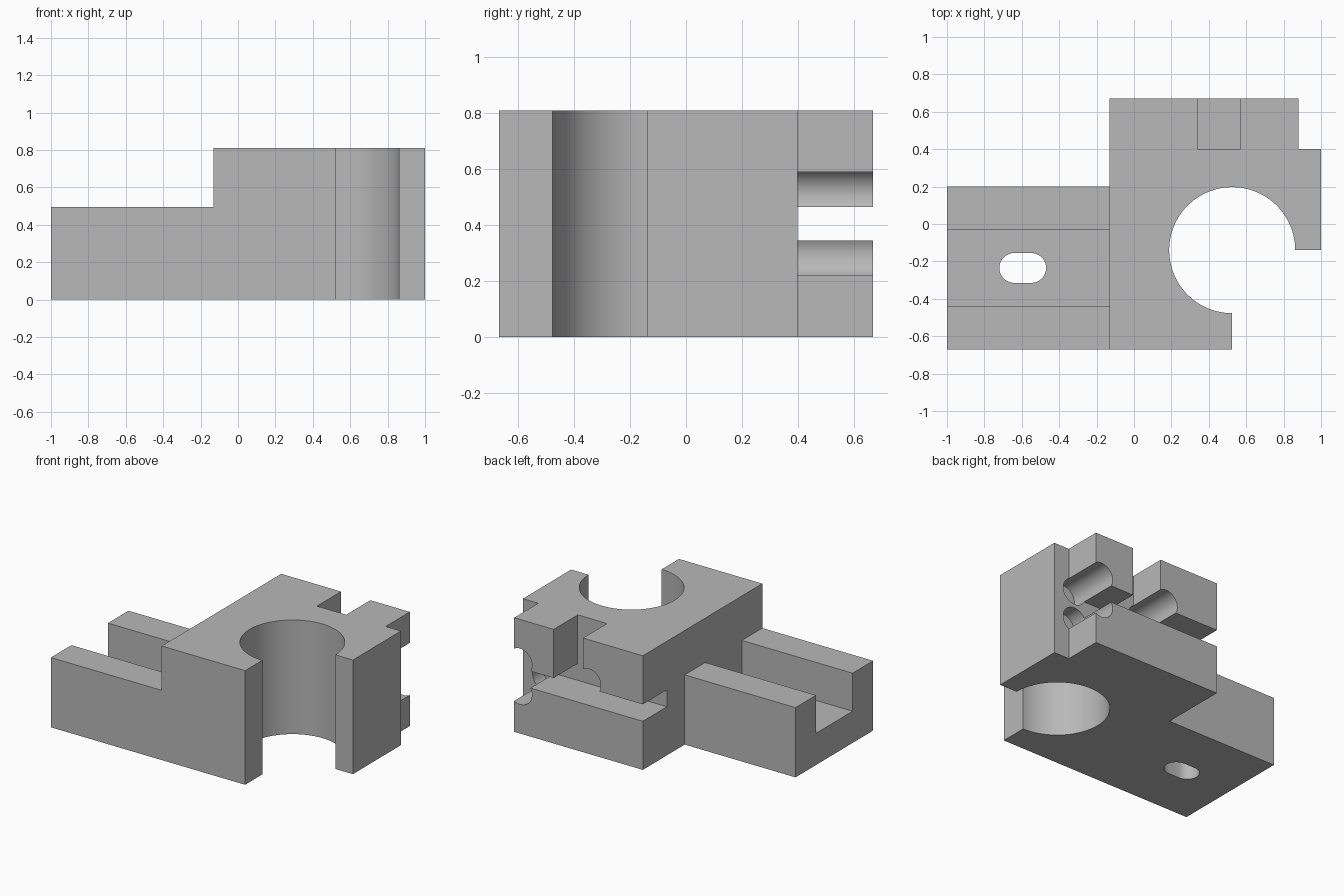
import bpy, bmesh, math
from mathutils import Matrix, Vector

if "Cube" in bpy.data.objects:
    bpy.data.objects.remove(bpy.data.objects["Cube"])

grey = bpy.data.materials.new("plain grey")
grey.use_nodes = True
grey.diffuse_color = (0.48, 0.48, 0.48, 1)
grey.node_tree.nodes["Principled BSDF"].inputs["Base Color"].default_value = grey.diffuse_color


def make_object(name, bm):
    bmesh.ops.recalc_face_normals(bm, faces=bm.faces)
    mesh = bpy.data.meshes.new(name)
    bm.to_mesh(mesh)
    bm.free()
    mesh.materials.append(grey)
    obj = bpy.data.objects.new(name, mesh)
    bpy.context.collection.objects.link(obj)
    return obj


def prism(name, outline, z0, z1):
    bm = bmesh.new()
    face = bm.faces.new([bm.verts.new((x, y, z0)) for x, y in outline])
    top = bmesh.ops.extrude_face_region(bm, geom=[face])["geom"]
    verts = [v for v in top if isinstance(v, bmesh.types.BMVert)]
    bmesh.ops.translate(bm, verts=verts, vec=(0, 0, z1 - z0))
    return make_object(name, bm)


def box(name, x0, x1, y0, y1, z0, z1):
    return prism(name, [(x0, y0), (x1, y0), (x1, y1), (x0, y1)], z0, z1)


def bore(name, x, z, y0, y1, radius):
    bm = bmesh.new()
    place = Matrix.Translation(Vector((x, (y0 + y1) / 2, z))) @ Matrix.Rotation(math.pi / 2, 4, "X")
    bmesh.ops.create_cone(bm, cap_ends=True, segments=48, radius1=radius,
                          radius2=radius, depth=y1 - y0, matrix=place)
    return make_object(name, bm)


def arc(cx, cy, r, start, end, steps):
    angles = [math.radians(start + (end - start) * i / steps) for i in range(steps + 1)]
    return [(cx + r * math.cos(a), cy + r * math.sin(a)) for a in angles]


# Plan of the whole bracket, with the three-quarter round opening
STEP, ARM_TOP, TOP = -0.13, 0.495, 0.81
plan = [(-1, -0.67), (0.525, -0.67)]
plan += arc(0.525, -0.14, 0.337, 270, 0, 72)
plan += [(1, -0.14), (1, 0.4), (0.88, 0.4), (0.88, 0.67),
         (STEP, 0.67), (STEP, 0.2), (-1, 0.2)]
bracket = prism("clamp_bracket", plan, 0, TOP)

# Slotted hole through the arm
slot = arc(-0.55, -0.235, 0.08, -90, 90, 16) + arc(-0.64, -0.235, 0.08, 90, 270, 16)

cutters = [
    box("arm_clearance", -1.1, STEP, -0.8, 0.3, ARM_TOP, 1),
    box("arm_channel", -1.1, STEP, -0.44, -0.03, 0.225, 0.7),
    prism("arm_slot", slot, -0.1, 0.4),
    box("jaw_gap", -0.3, 0.94, 0.4, 0.8, 0.345, 0.465),
    box("upper_jaw_notch", 0.34, 0.57, 0.4, 0.8, 0.4, 1),
]
# Blind bores that break into the jaw edges
for name, x, z in (("upper_outer_bore", 0.833, 0.511),
                   ("upper_inner_bore", 0.293, 0.511),
                   ("lower_outer_bore", 0.833, 0.299)):
    cutters.append(bore(name, x, z, 0.29, 0.8, 0.0925))

bpy.ops.object.select_all(action="DESELECT")
bpy.context.view_layer.objects.active = bracket
bracket.select_set(True)
for cutter in cutters:
    cut = bracket.modifiers.new(cutter.name, "BOOLEAN")
    cut.operation = "DIFFERENCE"
    cut.solver = "EXACT"
    cut.object = cutter
    bpy.ops.object.modifier_apply(modifier=cut.name)
    bpy.data.objects.remove(cutter)

bpy.ops.object.shade_smooth_by_angle(angle=math.radians(30))
